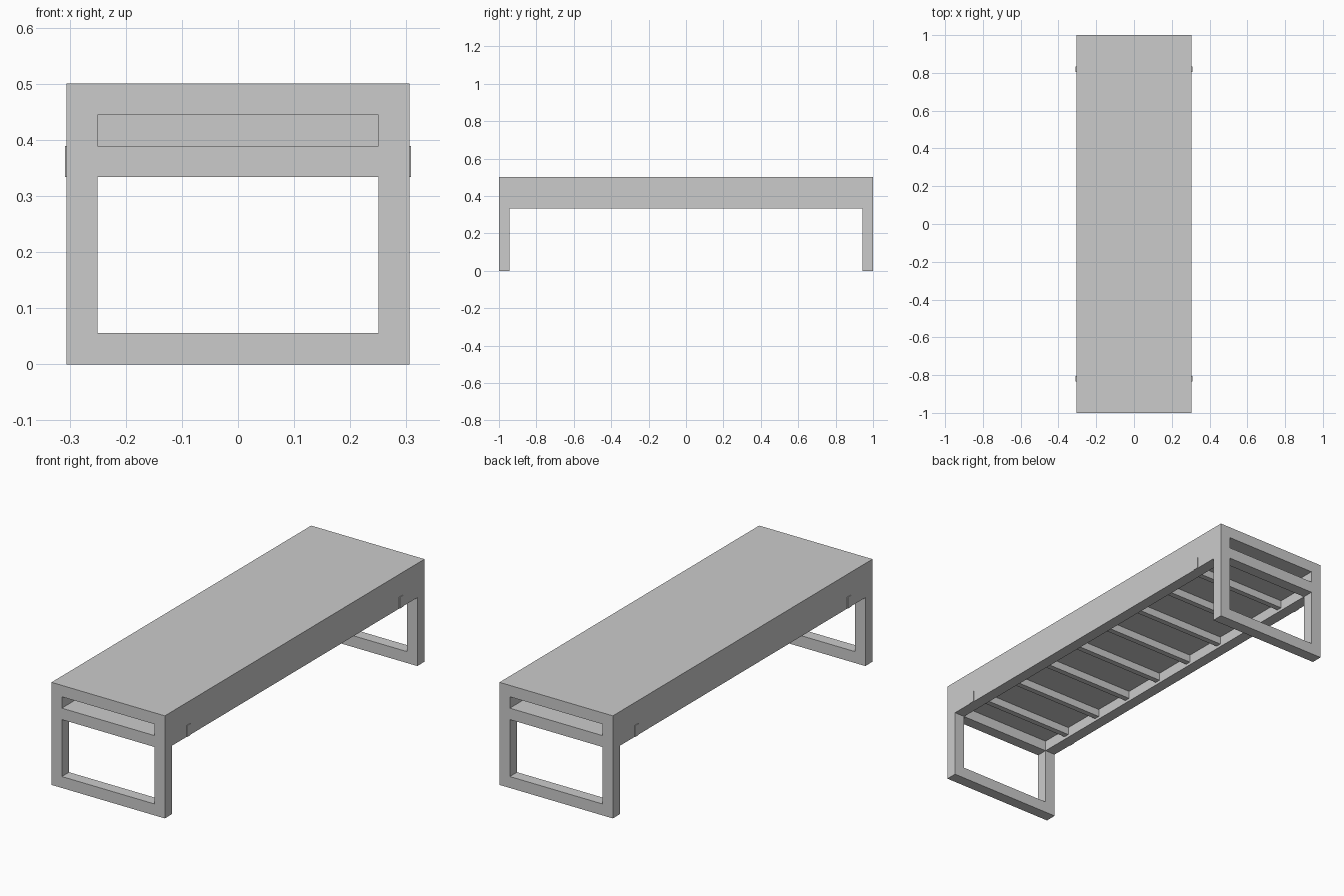
import bpy
import bmesh

cube = bpy.data.objects.get("Cube")
if cube:
    bpy.data.objects.remove(cube, do_unlink=True)

grey = bpy.data.materials.new("plain grey")
colour = (0.6, 0.6, 0.6, 1)
grey.diffuse_color = colour
grey.use_nodes = True
grey.node_tree.nodes["Principled BSDF"].inputs["Base Color"].default_value = colour

T = 1 / 18               # thickness of every timber
W, L, H = 5.5 * T, 1.0, 9 * T
INNER = W - T            # inside face of the rails
SLOT_TOP = H - T
SLOT_BOTTOM = H - 2 * T
RAIL_Z = H - 3 * T       # underside of the long rails
PANEL = 0.004            # thickness of the lower panel


def add_boxes(name, boxes):
    """One object made of boxes given as ((x0, x1), (y0, y1), (z0, z1))."""
    bm = bmesh.new()
    for box in boxes:
        verts = bmesh.ops.create_cube(bm, size=1)["verts"]
        for v in verts:
            v.co = [(lo + hi) / 2 + c * (hi - lo) for c, (lo, hi) in zip(v.co, box)]
    mesh = bpy.data.meshes.new(name)
    bm.to_mesh(mesh)
    bm.free()
    mesh.materials.append(grey)
    obj = bpy.data.objects.new(name, mesh)
    bpy.context.collection.objects.link(obj)


across = (-INNER, INNER)
along = (-L + T, L - T)

# Seat board, thin lower panel and the divider in the hollow between them
add_boxes("seat_board", [(across, along, (SLOT_TOP, H))])
add_boxes("lower_panel", [(across, along, (SLOT_BOTTOM - PANEL, SLOT_BOTTOM))])
add_boxes("middle_divider", [(across, (-T / 4, T / 4), (SLOT_BOTTOM, SLOT_TOP))])

# Long side rails
for name, s in (("left_rail", 1), ("right_rail", -1)):
    add_boxes(name, [(sorted((s * INNER, s * W)), along, (RAIL_Z, H))])

# End frames: two posts and three crosspieces, leaving a slot and an opening
for name, s in (("front_leg_frame", -1), ("back_leg_frame", 1)):
    ys = sorted((s * (L - T), s * L))
    parts = [((-W, -INNER), ys, (0, H)), ((INNER, W), ys, (0, H))]
    for z0, z1 in ((0, T), (RAIL_Z, SLOT_BOTTOM), (SLOT_TOP, H)):
        parts.append((across, ys, (z0, z1)))
    add_boxes(name, parts)

# Evenly spaced support slats under the lower panel
SLATS = 8
pitch = 2 * L / (SLATS + 1)
for i in range(SLATS):
    y = -L + pitch * (i + 1)
    add_boxes(f"support_slat_{i + 1}",
              [(across, (y - T / 2, y), (RAIL_Z + T / 4, SLOT_BOTTOM - PANEL))])

# Small plates on the outside of the rails
for sx, side in ((1, "left"), (-1, "right")):
    for sy, end in ((1, "back"), (-1, "front")):
        xs = sorted((sx * W, sx * (W + 0.003)))
        ys = sorted((sy * 14.5 * T, sy * 15 * T))
        add_boxes(f"{end}_{side}_plate", [(xs, ys, (RAIL_Z, SLOT_BOTTOM))])
